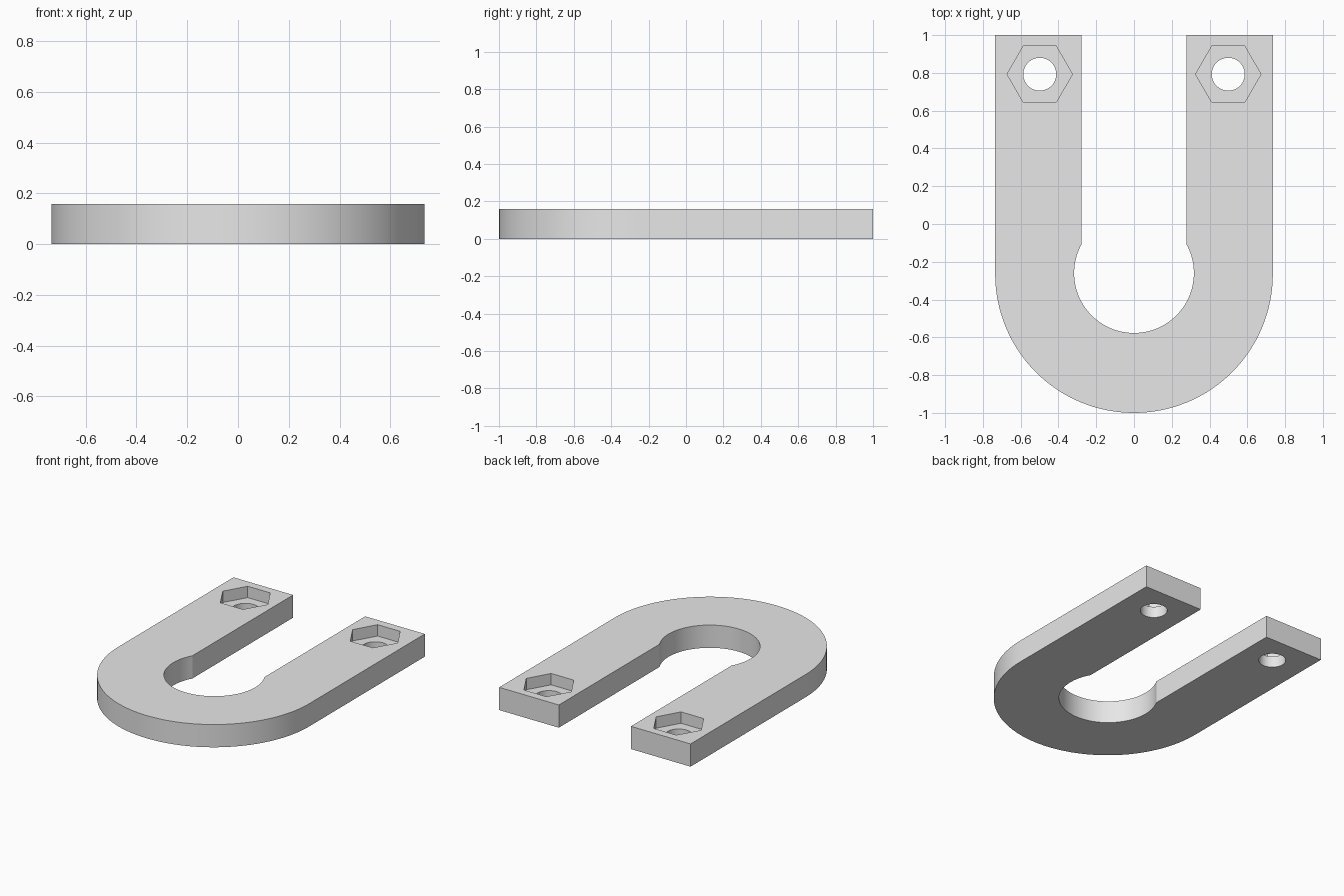
import bpy
import bmesh
from math import asin, cos, sin, pi, radians

if "Cube" in bpy.data.objects:
    bpy.data.objects.remove(bpy.data.objects["Cube"], do_unlink=True)

THICK = 0.158
OUTER_R = 0.735
ARC_Y = -0.265
BORE_R = 0.317
BORE_Y = -0.26
SLOT = 0.277
POCKET_FLOOR = 0.079

grey = bpy.data.materials.new("plain grey")
grey.diffuse_color = (0.8, 0.8, 0.8, 1)
grey.use_nodes = True
grey.node_tree.nodes["Principled BSDF"].inputs["Base Color"].default_value = (0.8, 0.8, 0.8, 1)


def arc(radius, cy, start, end, steps):
    angles = [start + (end - start) * i / steps for i in range(steps + 1)]
    return [(radius * cos(a), cy + radius * sin(a)) for a in angles]


def cylinder_cutter(name, sides, radius, x, y, bottom, top):
    bpy.ops.mesh.primitive_cylinder_add(
        vertices=sides, radius=radius, depth=top - bottom,
        location=(x, y, (bottom + top) / 2),
        # a corner points along x
        rotation=(0, 0, pi / 2))
    cutter = bpy.context.object
    cutter.name = name
    cutter.hide_render = True
    return cutter


# U-shaped plate: round outer end, straight arms, keyhole-shaped opening
mouth = pi / 2 - asin(SLOT / BORE_R)
outline = [(-OUTER_R, 1)]
outline += arc(OUTER_R, ARC_Y, pi, 2 * pi, 64)
outline += [(OUTER_R, 1), (SLOT, 1)]
outline += arc(BORE_R, BORE_Y, mouth, -pi - mouth, 72)
outline += [(-SLOT, 1)]

bm = bmesh.new()
base = bm.faces.new([bm.verts.new((x, y, 0)) for x, y in outline])
raised = bmesh.ops.extrude_face_region(bm, geom=[base])["geom"]
bmesh.ops.translate(bm, vec=(0, 0, THICK),
                    verts=[v for v in raised if isinstance(v, bmesh.types.BMVert)])
bmesh.ops.recalc_face_normals(bm, faces=bm.faces)
mesh = bpy.data.meshes.new("u_plate")
bm.to_mesh(mesh)
bm.free()
mesh.materials.append(grey)
plate = bpy.data.objects.new("u_plate", mesh)
bpy.context.collection.objects.link(plate)

# Bolt hole and hexagonal nut pocket at the end of each arm
cutters = []
for side, x in (("left", 0.499), ("right", -0.499)):
    cutters.append(cylinder_cutter(side + "_nut_pocket", 6, 0.173, x, 0.793, POCKET_FLOOR, 0.3))
    cutters.append(cylinder_cutter(side + "_bolt_hole", 48, 0.087, x, 0.793, -0.1, 0.3))

bpy.ops.object.select_all(action='DESELECT')
plate.select_set(True)
bpy.context.view_layer.objects.active = plate
for cutter in cutters:
    mod = plate.modifiers.new(cutter.name, 'BOOLEAN')
    mod.operation = 'DIFFERENCE'
    mod.solver = 'EXACT'
    mod.object = cutter
    bpy.ops.object.modifier_apply(modifier=mod.name)
    bpy.data.objects.remove(cutter, do_unlink=True)

bpy.ops.object.shade_smooth_by_angle(angle=radians(25))
